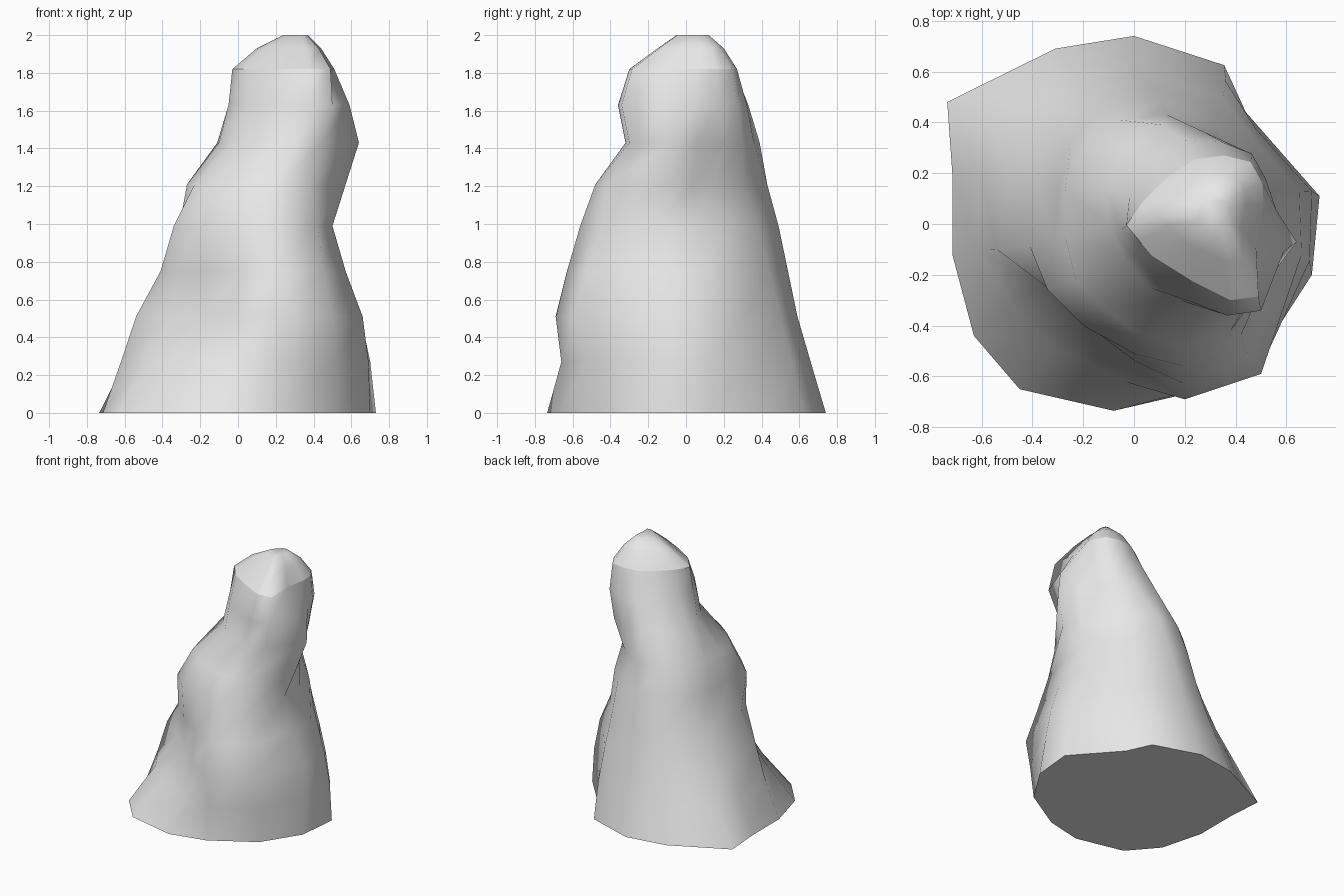
import bpy
import bmesh

if "Cube" in bpy.data.objects:
    bpy.data.objects.remove(bpy.data.objects["Cube"], do_unlink=True)

# Key cross-sections, counter-clockwise from the +x side
FOOT = [(.73, .11), (.44, .44), (.355, .625), (0, .74), (-.31, .69),
        (-.735, .48), (-.715, .2), (-.715, -.12), (-.63, -.44), (-.45, -.65),
        (-.08, -.735), (.2, -.67), (.52, -.48), (.7, -.2)]
BELLY = [(.65, .13), (.5, .3), (.35, .5), (.03, .59), (-.2, .55),
         (-.42, .4), (-.5, .18), (-.54, -.1), (-.36, -.24), (-.2, -.38),
         (0, -.56), (.2, -.69), (.5, -.59), (.66, -.12)]
WAIST = [(.5, .05), (.46, .22), (.32, .38), (.1, .49), (-.12, .45),
         (-.25, .32), (-.3, .13), (-.31, -.07), (-.34, -.26), (-.2, -.4),
         (0, -.51), (.2, -.56), (.42, -.44), (.5, -.15)]
CHEST = [(.51, .03), (.43, .15), (.32, .3), (.13, .43), (-.06, .41),
         (-.2, .3), (-.27, .13), (-.27, -.05), (-.23, -.22), (-.12, -.33),
         (0, -.42), (.2, -.48), (.38, -.42), (.57, -.1)]
NECK = [(.55, .06), (.47, .2), (.41, .3), (.28, .36), (.11, .39),
        (-.04, .28), (-.11, .14), (-.1, 0), (-.04, -.13), (.06, -.25),
        (.18, -.3), (.3, -.32), (.45, -.3), (.64, -.07)]
CROWN = [(.51, .08), (.505, .17), (.46, .25), (.36, .275), (.24, .26),
         (.12, .18), (.04, .1), (-.03, 0), (.02, -.06), (.07, -.12),
         (.23, -.22), (.38, -.295), (.49, -.28), (.48, -.08)]
KEYS = [(0, FOOT), (.51, BELLY), (.99, WAIST), (1.21, CHEST), (1.43, NECK),
        (1.82, CROWN), (2, CROWN)]

# Extents of each ring: height, x range, y range
LEVELS = [(0, -.735, .73, -.735, .74), (.27, -.62, .7, -.66, .66),
          (.51, -.54, .66, -.69, .59), (.75, -.41, .57, -.63, .54),
          (.99, -.34, .5, -.56, .49), (1.21, -.27, .57, -.48, .43),
          (1.43, -.11, .64, -.32, .39), (1.63, -.05, .59, -.36, .33),
          (1.82, -.03, .51, -.3, .27), (1.93, .1, .44, -.15, .2),
          (2, .24, .37, -.05, .12)]
CAP_EDGE = 8


def outline(z):
    """Blend the two key cross-sections around a height."""
    for (z0, a), (z1, b) in zip(KEYS, KEYS[1:]):
        if z <= z1:
            t = (z - z0) / (z1 - z0)
            return [(p[0] + (q[0] - p[0]) * t, p[1] + (q[1] - p[1]) * t)
                    for p, q in zip(a, b)]


def fit(values, low, high):
    """Spread ring coordinates over low to high."""
    bottom, top = min(values), max(values)
    return [low + (v - bottom) / (top - bottom) * (high - low) for v in values]


# Stone colour
stone = bpy.data.materials.new("light_grey_stone")
stone.use_nodes = True
grey = (.8, .8, .8, 1)
stone.diffuse_color = grey
stone.node_tree.nodes["Principled BSDF"].inputs["Base Color"].default_value = grey

# Loft the spire through its rings
bm = bmesh.new()
rings = []
for z, x0, x1, y0, y1 in LEVELS:
    xs, ys = zip(*outline(z))
    rings.append([bm.verts.new((x, y, z))
                  for x, y in zip(fit(xs, x0, x1), fit(ys, y0, y1))])
count = len(FOOT)
for low, high in zip(rings, rings[1:]):
    for i in range(count):
        j = (i + 1) % count
        bm.faces.new((low[i], low[j], high[j], high[i]))
bm.faces.new(rings[-1])
bm.faces.new(rings[0][::-1])
bmesh.ops.recalc_face_normals(bm, faces=bm.faces)

# Smooth flanks with crisp creases at the base and below the cap
for face in bm.faces:
    face.smooth = True
for ring in (rings[0], rings[CAP_EDGE]):
    for i in range(count):
        bm.edges.get((ring[i], ring[(i + 1) % count])).smooth = False

mesh = bpy.data.meshes.new("rock_spire")
bm.to_mesh(mesh)
bm.free()
mesh.materials.append(stone)
spire = bpy.data.objects.new("rock_spire", mesh)
bpy.context.collection.objects.link(spire)
